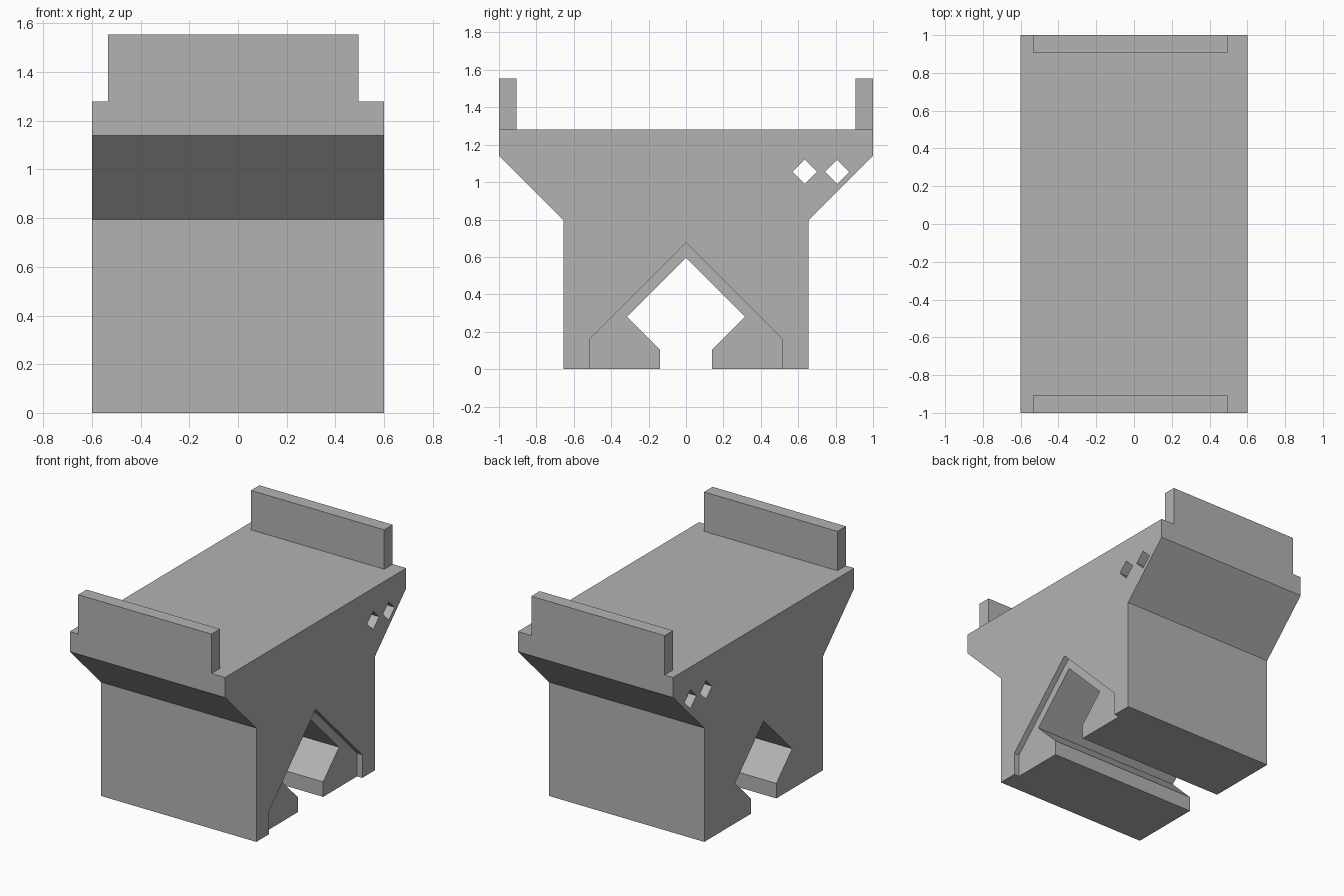
import bpy
import bmesh

old = bpy.data.objects.get("Cube")
if old:
    bpy.data.objects.remove(old, do_unlink=True)

grey = bpy.data.materials.new("plain grey")
grey.use_nodes = True
GREY = (0.45, 0.45, 0.45, 1)
grey.diffuse_color = GREY
grey.node_tree.nodes["Principled BSDF"].inputs["Base Color"].default_value = GREY


def prism(name, profile, x0, x1):
    """Extrude a (y, z) outline along x."""
    bm = bmesh.new()
    face = bm.faces.new([bm.verts.new((x0, y, z)) for y, z in profile])
    grown = bmesh.ops.extrude_face_region(bm, geom=[face])
    moved = [v for v in grown["geom"] if isinstance(v, bmesh.types.BMVert)]
    bmesh.ops.translate(bm, verts=moved, vec=(x1 - x0, 0, 0))
    bmesh.ops.recalc_face_normals(bm, faces=bm.faces)
    mesh = bpy.data.meshes.new(name)
    bm.to_mesh(mesh)
    bm.free()
    mesh.materials.append(grey)
    obj = bpy.data.objects.new(name, mesh)
    bpy.context.collection.objects.link(obj)
    return obj


def mirrored(half):
    """Close a half outline by mirroring it in y; points on y = 0 stay single."""
    return half + [(-y, z) for y, z in reversed(half) if y > 0]


def cut(target, cutter):
    cutter.hide_render = True
    mod = target.modifiers.new("cut", 'BOOLEAN')
    mod.operation = 'DIFFERENCE'
    mod.solver = 'EXACT'
    mod.object = cutter
    bpy.context.view_layer.objects.active = target
    bpy.ops.object.modifier_apply(modifier=mod.name)
    bpy.data.objects.remove(cutter, do_unlink=True)


# Body: upright block flaring to a wide top, with a keyhole channel below
body = prism("body", mirrored([
    (0, 0.595), (0.315, 0.28), (0.14, 0.105), (0.14, 0), (0.655, 0),
    (0.655, 0.795), (1, 1.14), (1, 1.28)]), -0.6, 0.6)

# Shallow gabled recess around the channel on the left side
cut(body, prism("recess_cutter", mirrored([
    (0, 0.677), (0.515, 0.162), (0.515, -0.1)]), 0.56, 0.7))

# Two diamond holes through the back end
R = 0.065
for y in (0.635, 0.808):
    z = 1.055
    cut(body, prism("hole_cutter", [
        (y - R, z), (y, z - R), (y + R, z), (y, z + R)], -0.7, 0.7))

# Upright lips at the front and back of the top
for name, y0, y1 in (("front_lip", -1, -0.907), ("back_lip", 0.907, 1)):
    prism(name, [(y0, 1.28), (y1, 1.28), (y1, 1.555), (y0, 1.555)], -0.535, 0.495)
